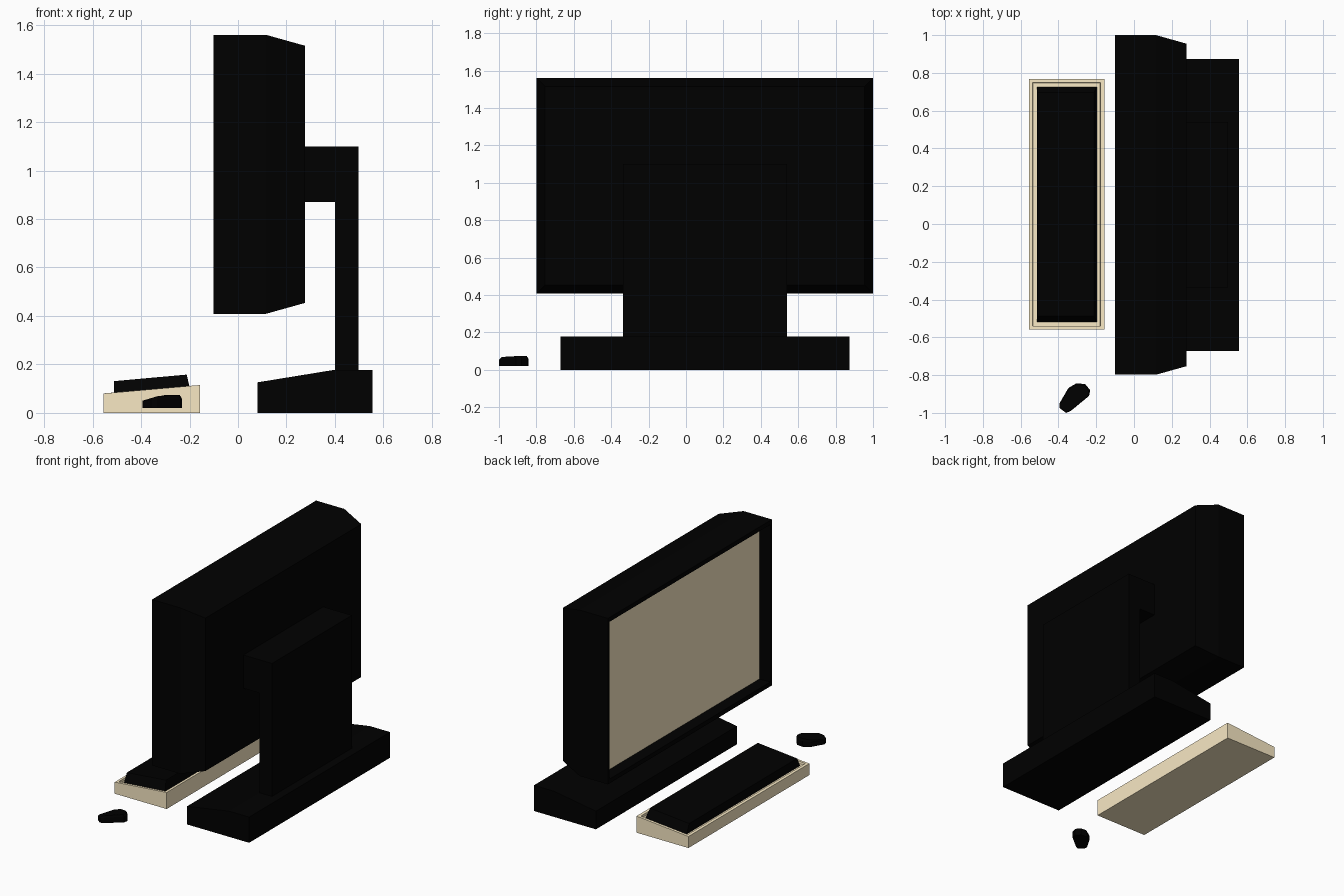
import bpy, bmesh

if "Cube" in bpy.data.objects:
    bpy.data.objects.remove(bpy.data.objects["Cube"])


def material(name, rgb):
    m = bpy.data.materials.new(name)
    m.diffuse_color = (*rgb, 1)
    m.use_nodes = True
    m.node_tree.nodes["Principled BSDF"].inputs["Base Color"].default_value = m.diffuse_color
    return m


BLACK = material("black_plastic", (0.0, 0.0, 0.0))
TAN = material("tan", (0.94, 0.81, 0.55))


def loft(name, rings, mat):
    """Skin a stack of equal-length point rings and cap both ends."""
    bm = bmesh.new()
    loops = [[bm.verts.new(p) for p in ring] for ring in rings]
    n = len(loops[0])
    for a, b in zip(loops, loops[1:]):
        for i in range(n):
            j = (i + 1) % n
            bm.faces.new((a[i], a[j], b[j], b[i]))
    bm.faces.new(loops[0][::-1])
    bm.faces.new(loops[-1])
    bmesh.ops.recalc_face_normals(bm, faces=bm.faces)
    mesh = bpy.data.meshes.new(name)
    bm.to_mesh(mesh)
    bm.free()
    mesh.materials.append(mat)
    ob = bpy.data.objects.new(name, mesh)
    bpy.context.collection.objects.link(ob)
    return ob


def prism(name, profile, y0, y1, mat):
    """Extrude an (x, z) profile along y."""
    return loft(name, [[(x, y, z) for x, z in profile] for y in (y0, y1)], mat)


def rect_yz(x, wy, wz):
    """Monitor outline at depth x, shrunk by wy and wz."""
    y0, y1, z0, z1 = -0.798 + wy, 1.0 - wy, 0.409 + wz, 1.56 - wz
    return [(x, y0, z0), (x, y1, z0), (x, y1, z1), (x, y0, z1)]


def rect_xy(x0, x1, y0, y1, z0, z1):
    """Rectangle whose height runs from z0 at x0 to z1 at x1."""
    return [(x0, y0, z0), (x1, y0, z1), (x1, y1, z1), (x0, y1, z0)]


# Monitor housing: tapered back, thin front rim around a recessed screen
loft("monitor_housing", [rect_yz(0.277, 0.045, 0.045), rect_yz(0.116, 0, 0),
                         rect_yz(-0.101, 0, 0), rect_yz(-0.101, 0.016, 0.03),
                         rect_yz(-0.019, 0.025, 0.032)], BLACK)
loft("screen", [rect_yz(-0.018, 0.025, 0.032), rect_yz(-0.021, 0.025, 0.032)], TAN)

# Stand: bracket with upright, and sloped foot
prism("stand_column", [(0.27, 0.87), (0.40, 0.87), (0.40, 0.17), (0.497, 0.17),
                       (0.497, 1.10), (0.27, 1.10)], -0.337, 0.539, BLACK)
prism("stand_base", [(0.08, 0), (0.556, 0), (0.556, 0.178), (0.40, 0.178),
                     (0.08, 0.126)], -0.672, 0.873, BLACK)

# Keyboard tray: sloped top with a shallow recess
loft("keyboard_tray", [rect_xy(-0.556, -0.157, -0.558, 0.767, 0, 0),
                       rect_xy(-0.556, -0.157, -0.558, 0.767, 0.08, 0.115),
                       rect_xy(-0.537, -0.177, -0.541, 0.748, 0.082, 0.113),
                       rect_xy(-0.535, -0.179, -0.539, 0.746, 0.067, 0.098)], TAN)

# Key block with sloping ends
loft("key_block", [rect_xy(-0.513, -0.196, -0.52, 0.727, 0.065, 0.092),
                   rect_xy(-0.512, -0.212, -0.487, 0.697, 0.131, 0.158)], BLACK)

# Mouse: rounded outline, low nose
outline = [(-0.395, -0.95), (-0.347, -0.868), (-0.304, -0.843), (-0.258, -0.848),
           (-0.232, -0.88), (-0.238, -0.91), (-0.335, -0.99), (-0.36, -1.0),
           (-0.393, -0.975)]
cx, cy = -0.31, -0.92
top = [(cx + (x - cx) * 0.9, cy + (y - cy) * 0.9) for x, y in outline]
loft("mouse", [[(x, y, 0.02) for x, y in outline],
               [(x, y, min(0.06, 0.05 + (x + 0.395) * 0.1)) for x, y in outline],
               [(x, y, min(0.073, 0.05 + (x + 0.395) * 0.3)) for x, y in top]], BLACK)
